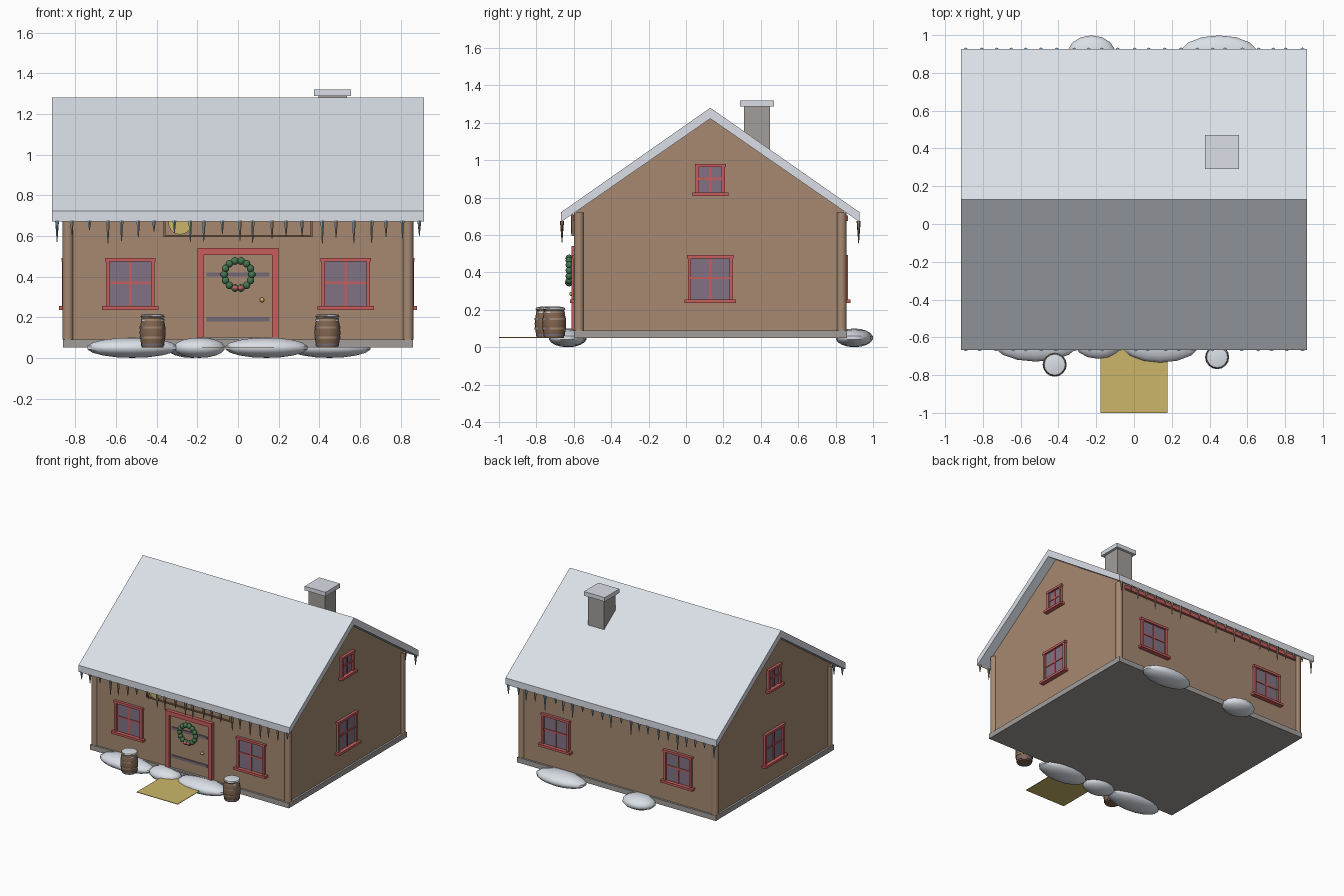
import bpy, bmesh, random
from math import pi, sin, cos
from mathutils import Matrix, Vector

random.seed(4)
cube = bpy.data.objects.get("Cube")
if cube:
    bpy.data.objects.remove(cube)

COLORS = {
    "wood": (0.38, 0.25, 0.165), "snow": (0.74, 0.78, 0.84), "red": (0.57, 0.11, 0.11),
    "glass": (0.22, 0.17, 0.23), "stone": (0.36, 0.34, 0.32), "gold": (0.6, 0.47, 0.14),
    "green": (0.06, 0.18, 0.08), "ice": (0.22, 0.42, 0.58), "iron": (0.17, 0.14, 0.18),
    "barrel_wood": (0.22, 0.13, 0.08),
}
NAMES = list(COLORS)
MATS = []
for name, rgb in COLORS.items():
    m = bpy.data.materials.new(name)
    m.use_nodes = True
    m.diffuse_color = (*rgb, 1)
    m.node_tree.nodes["Principled BSDF"].inputs["Base Color"].default_value = (*rgb, 1)
    MATS.append(m)


class Part:
    """Collects primitives of several colours into one named object."""

    def __init__(self, name, loc=(0, 0, 0), turn=0):
        self.name, self.loc, self.turn = name, loc, turn
        self.bm = bmesh.new()

    def paint(self, start, mat):
        for f in list(self.bm.faces)[start:]:
            f.material_index = NAMES.index(mat)

    def box(self, mat, x, y, z):
        n = len(self.bm.faces)
        mid = Vector([(a + b) / 2 for a, b in (x, y, z)])
        size = Matrix.Diagonal([b - a for a, b in (x, y, z)] + [1])
        bmesh.ops.create_cube(self.bm, size=1, matrix=Matrix.Translation(mid) @ size)
        self.paint(n, mat)

    def ball(self, mat, pos, radii, seg=10):
        n = len(self.bm.faces)
        bmesh.ops.create_uvsphere(self.bm, u_segments=seg, v_segments=seg * 2 // 3, radius=1,
                                  matrix=Matrix.Translation(pos) @ Matrix.Diagonal((*radii, 1)))
        self.paint(n, mat)

    def cone(self, mat, pos, r1, r2, depth, seg=12, rot=Matrix()):
        n = len(self.bm.faces)
        bmesh.ops.create_cone(self.bm, cap_ends=True, segments=seg, radius1=r1, radius2=r2,
                              depth=depth, matrix=Matrix.Translation(pos) @ rot)
        self.paint(n, mat)

    def prism(self, mat, profile, x0, x1):
        n = len(self.bm.faces)
        a, b = [[self.bm.verts.new((x, y, z)) for y, z in profile] for x in (x0, x1)]
        self.bm.faces.new(a)
        self.bm.faces.new(b[::-1])
        for i in range(len(a)):
            j = (i + 1) % len(a)
            self.bm.faces.new((a[j], a[i], b[i], b[j]))
        self.paint(n, mat)

    def lathe(self, mat, profile, seg=16):
        n = len(self.bm.faces)
        rings = [[self.bm.verts.new((r * cos(2 * pi * i / seg), r * sin(2 * pi * i / seg), z))
                  for i in range(seg)] for r, z in profile]
        for lo, hi in zip(rings, rings[1:]):
            for i in range(seg):
                j = (i + 1) % seg
                self.bm.faces.new((lo[i], lo[j], hi[j], hi[i]))
        self.bm.faces.new(rings[0][::-1])
        self.bm.faces.new(rings[-1])
        self.paint(n, mat)

    def done(self, smooth=False):
        bmesh.ops.recalc_face_normals(self.bm, faces=self.bm.faces[:])
        mesh = bpy.data.meshes.new(self.name)
        self.bm.to_mesh(mesh)
        self.bm.free()
        for m in MATS:
            mesh.materials.append(m)
        ob = bpy.data.objects.new(self.name, mesh)
        ob.location, ob.rotation_euler.z = self.loc, self.turn
        bpy.context.collection.objects.link(ob)
        if smooth:
            bpy.ops.object.select_all(action="DESELECT")
            ob.select_set(True)
            bpy.context.view_layer.objects.active = ob
            bpy.ops.object.shade_smooth_by_angle(angle=0.8)


MID = 0.13           # depth of the ridge line
HALF_X, HALF_Y = 0.845, 0.715

# House body
p = Part("foundation", (0, MID, 0))
p.box("stone", (-0.86, 0.86), (-0.73, 0.73), (0.05, 0.09))
p.done()
p = Part("walls", (0, MID, 0))
p.box("wood", (-HALF_X, HALF_X), (-HALF_Y, HALF_Y), (0.09, 0.73))
p.done()
p = Part("gables", (0, MID, 0))
p.prism("wood", [(-HALF_Y, 0.73), (HALF_Y, 0.73), (0, 1.222)], -HALF_X, HALF_X)
p.done()
p = Part("corner_posts", (0, MID, 0))
for sx in (-1, 1):
    for sy in (-1, 1):
        p.cone("wood", (sx * 0.836, sy * 0.702, 0.405), 0.027, 0.027, 0.63)
p.done(True)

# Snowy roof and chimney
p = Part("roof", (0, MID, 0))
p.prism("snow", [(-0.797, 0.67), (-0.797, 0.722), (0, 1.28), (0.797, 0.722),
                 (0.797, 0.67), (0, 1.222)], -0.915, 0.915)
p.done()
p = Part("chimney", (0.465, 0.38, 0))
p.box("stone", (-0.07, 0.07), (-0.07, 0.07), (0.95, 1.29))
p.box("snow", (-0.09, 0.09), (-0.09, 0.09), (1.288, 1.32))
p.done()
p = Part("eave_trim", (0, MID, 0))
for s in (-1, 1):
    p.box("red", (-0.8, 0.8), sorted((s * 0.71, s * 0.735)), (0.675, 0.705))
p.done()

# Icicles along both eaves
p = Part("icicles", (0, MID, 0))
for s in (-1, 1):
    for i in range(23):
        length = random.uniform(0.04, 0.12)
        x = -0.89 + i * 0.081 + random.uniform(-0.012, 0.012) * (0 < i < 22)
        p.cone("ice", (x, s * 0.793, 0.675 - length / 2), 0.002, 0.011, length, 6)
p.done(True)


# Windows: local front is -y, origin at the centre of the pane on the wall
def window(name, loc, turn, w, h):
    p = Part(name, loc, turn)
    t = 0.018
    p.box("glass", (-w, w), (-0.006, 0.01), (-h, h))
    for s in (-1, 1):
        p.box("red", sorted((s * w, s * (w - t))), (-0.02, 0.01), (-h, h))
    p.box("red", (-w - 0.005, w + 0.005), (-0.022, 0.01), (h - t, h))
    p.box("red", (-w - 0.018, w + 0.018), (-0.035, 0.01), (-h - 0.012, -h + 0.006))
    p.box("red", (-0.006, 0.006), (-0.012, 0.01), (-h, h))
    p.box("red", (-w, w), (-0.012, 0.01), (-0.006, 0.006))
    p.done()


for s, side in ((-1, "right"), (1, "left")):
    window(f"front_window_{side}", (s * 0.53, MID - HALF_Y, 0.37), 0, 0.12, 0.122)
    window(f"back_window_{side}", (s * 0.53, MID + HALF_Y, 0.37), pi, 0.12, 0.122)
    window(f"side_window_{side}", (s * HALF_X, MID, 0.37), s * pi / 2, 0.12, 0.122)
    window(f"gable_window_{side}", (s * HALF_X, MID, 0.9), s * pi / 2, 0.078, 0.08)

# Door with frame, straps and knob
p = Part("door", (0, MID - HALF_Y, 0))
p.box("wood", (-0.17, 0.17), (-0.012, 0.01), (0.09, 0.51))
for s in (-1, 1):
    p.box("red", sorted((s * 0.168, s * 0.2)), (-0.028, 0.01), (0.09, 0.51))
p.box("red", (-0.2, 0.2), (-0.028, 0.01), (0.507, 0.54))
for z in (0.19, 0.41):
    p.box("iron", (-0.155, 0.155), (-0.018, 0), (z - 0.01, z + 0.01))
p.box("stone", (-0.2, 0.2), (-0.03, 0), (0.088, 0.1))
p.ball("gold", (0.118, -0.025, 0.285), (0.012, 0.014, 0.012))
p.done(True)

# Wreath
p = Part("wreath", (0, -0.625, 0.41))
for i in range(14):
    a = 2 * pi * i / 14
    p.ball("green", (0.068 * cos(a), 0, 0.068 * sin(a)), (0.019, 0.019, 0.019))
for s in (-1, 1):
    p.ball("red", (s * 0.013, -0.014, -0.066), (0.014, 0.009, 0.011))
p.done(True)

# Blank sign board with a round gold plate
p = Part("sign", (0, MID - HALF_Y, 0))
p.box("wood", (-0.36, 0.36), (-0.02, 0), (0.6, 0.71))
p.box("barrel_wood", (-0.367, 0.367), (-0.028, 0), (0.595, 0.605))
for s in (-1, 1):
    p.box("barrel_wood", sorted((s * 0.357, s * 0.367)), (-0.028, 0), (0.595, 0.71))
p.cone("gold", (-0.285, -0.026, 0.665), 0.058, 0.058, 0.009, 20, Matrix.Rotation(pi / 2, 4, "X"))
p.done()

# Door mat
p = Part("door_mat")
p.box("gold", (-0.178, 0.178), (-1, -0.6), (0.05, 0.054))
p.done()

# Barrels with iron hoops and snowy lids
for side, x, y in (("right", -0.42, -0.745), ("left", 0.44, -0.705)):
    p = Part(f"barrel_{side}", (x, y, 0))
    p.lathe("barrel_wood", [(0.052, 0.05), (0.06, 0.085), (0.064, 0.125), (0.06, 0.165), (0.052, 0.2)])
    for z, r in ((0.065, 0.058), (0.1, 0.064), (0.15, 0.064), (0.187, 0.058)):
        p.cone("iron", (0, 0, z), r, r, 0.01, 16)
    p.lathe("snow", [(0.054, 0.196), (0.06, 0.203), (0.055, 0.212), (0.03, 0.217)])
    p.done(True)

# Snow drifts
p = Part("snow_drifts")
for x, y, rx, ry in ((-0.52, -0.63, 0.23, 0.1), (-0.19, -0.625, 0.13, 0.09),
                     (0.14, -0.635, 0.21, 0.1), (-0.225, 0.9, 0.13, 0.1), (0.45, 0.9, 0.21, 0.1)):
    p.ball("snow", (x, y, 0.05), (rx, ry, 0.05), 14)
p.done(True)
